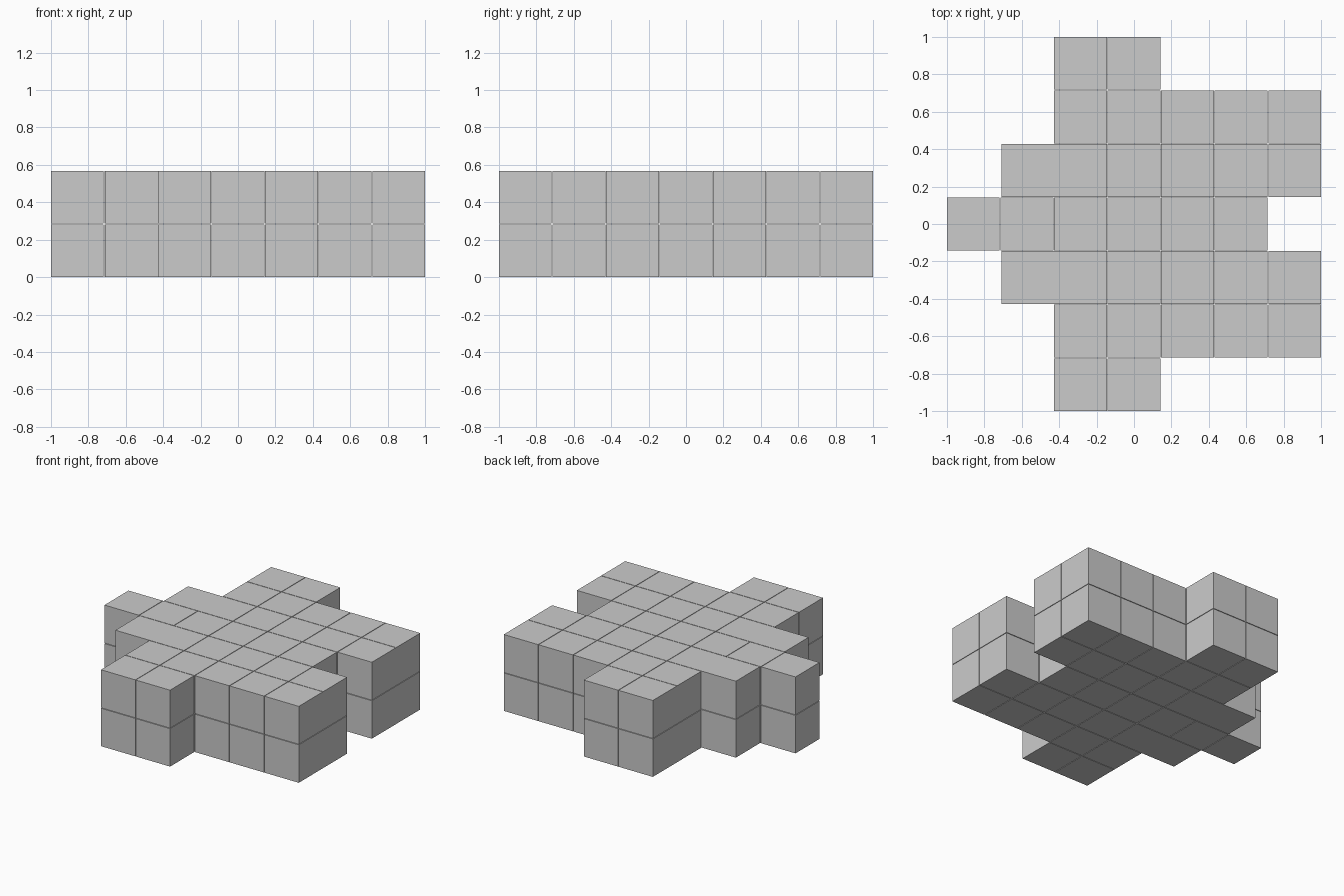
import bpy, bmesh
from mathutils import Matrix, Vector

if "Cube" in bpy.data.objects:
    bpy.data.objects.remove(bpy.data.objects["Cube"])

PITCH = 0.2863
SIZE = 2 - 6 * PITCH          # cube edge, leaving a hairline gap

# Occupied columns (first, last) for each row, mirrored front to back
ROWS = {0: (-3, 2), 1: (-2, 3), 2: (-1, 3), 3: (-1, 0)}


def block_layer(name, level):
    """One layer of separate cubes laid out on the grid."""
    bm = bmesh.new()
    for row in range(-3, 4):
        first, last = ROWS[abs(row)]
        for col in range(first, last + 1):
            x = col * PITCH
            # These two blocks sit tight against their neighbour
            if abs(row) == 1 and col == -2:
                x += PITCH - SIZE
            pos = Vector((x, row * PITCH, SIZE / 2 + level * PITCH))
            bmesh.ops.create_cube(bm, size=SIZE, matrix=Matrix.Translation(pos))
    mesh = bpy.data.meshes.new(name)
    bm.to_mesh(mesh)
    bm.free()
    obj = bpy.data.objects.new(name, mesh)
    bpy.context.collection.objects.link(obj)
    return obj


# Two identical layers of blocks
block_layer("lower_block_layer", 0)
block_layer("upper_block_layer", 1)
